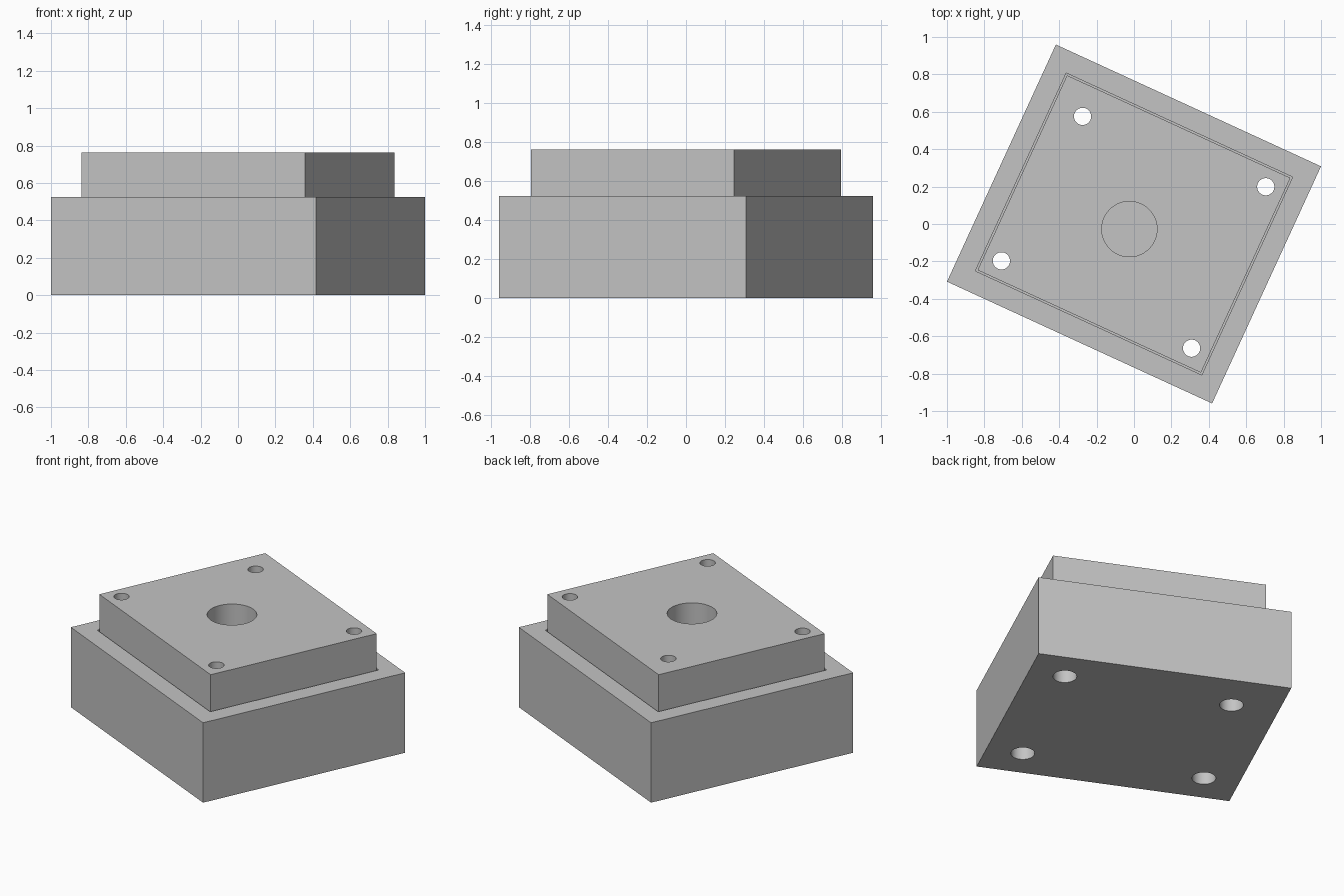
import bpy
import bmesh
from math import radians
from mathutils import Matrix

cube = bpy.data.objects.get("Cube")
if cube:
    bpy.data.objects.remove(cube, do_unlink=True)

TURN = Matrix.Rotation(radians(-24.67), 4, "Z")
BASE_TOP, POCKET_FLOOR, PLATE_TOP = 0.525, 0.40, 0.762
# Corner bolt positions; one is offset so the plate fits only one way
BOLTS = [(0.557, 0.475), (0.557, -0.475), (-0.562, -0.475), (-0.49, 0.408)]

grey = bpy.data.materials.new("plain grey")
grey.use_nodes = True
grey.diffuse_color = (0.55, 0.55, 0.55, 1)
grey.node_tree.nodes["Principled BSDF"].inputs["Base Color"].default_value = grey.diffuse_color


def finish(name, bm):
    bm.transform(TURN)
    mesh = bpy.data.meshes.new(name)
    bm.to_mesh(mesh)
    bm.free()
    mesh.materials.append(grey)
    obj = bpy.data.objects.new(name, mesh)
    bpy.context.collection.objects.link(obj)
    return obj


def block(name, width, depth, low, high):
    bm = bmesh.new()
    place = Matrix.Translation((0, 0, (low + high) / 2)) @ Matrix.Diagonal((width, depth, high - low, 1))
    bmesh.ops.create_cube(bm, size=1, matrix=place)
    return finish(name, bm)


def rod(x, y, radius, low, high):
    bm = bmesh.new()
    bmesh.ops.create_cone(bm, cap_ends=True, segments=64, radius1=radius, radius2=radius,
                          depth=high - low, matrix=Matrix.Translation((x, y, (low + high) / 2)))
    return finish("hole_cutter", bm)


def cut(obj, cutters):
    bpy.ops.object.select_all(action="DESELECT")
    bpy.context.view_layer.objects.active = obj
    obj.select_set(True)
    for cutter in cutters:
        cutter.hide_render = True
        mod = obj.modifiers.new("cut", "BOOLEAN")
        mod.operation = "DIFFERENCE"
        mod.solver = "EXACT"
        mod.object = cutter
        bpy.ops.object.modifier_apply(modifier=mod.name)
        bpy.data.objects.remove(cutter, do_unlink=True)
    bpy.ops.object.shade_smooth_by_angle(angle=radians(30))


# Base block: shallow pocket for the plate and wide bolt holes
base = block("base_block", 1.56, 1.395, 0, BASE_TOP)
pocket = block("pocket_cutter", 1.332, 1.164, POCKET_FLOOR, 1)
cut(base, [pocket] + [rod(x, y, 0.071, -0.1, 1) for x, y in BOLTS])

# Top plate: seated in the pocket, with bolt holes and a central bore
plate = block("top_plate", 1.314, 1.146, POCKET_FLOOR, PLATE_TOP)
cut(plate, [rod(x, y, 0.046, 0.1, 1) for x, y in BOLTS] + [rod(-0.011, -0.035, 0.148, 0.1, 1)])
